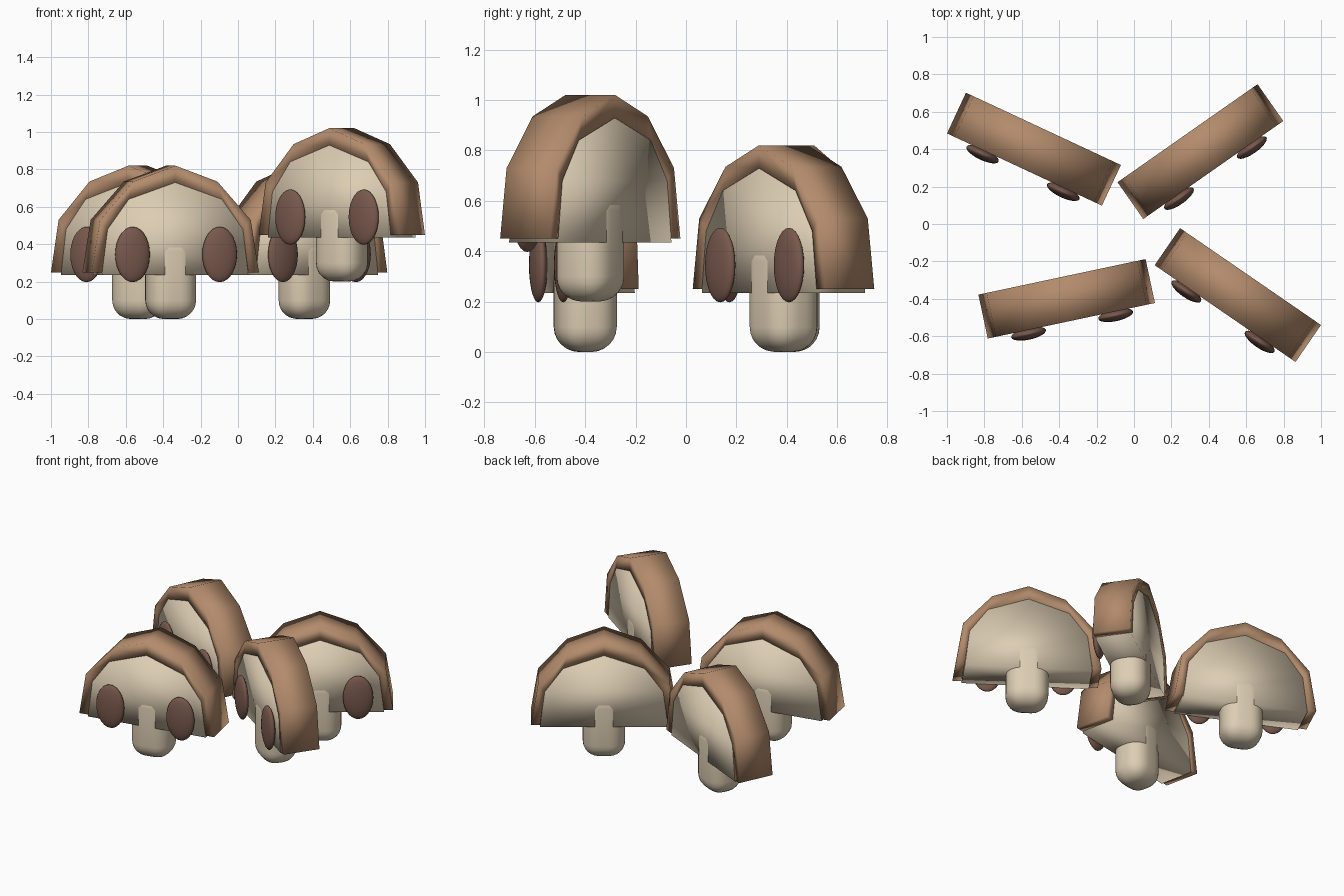
import bpy
import bmesh
from mathutils import Matrix, Vector

if "Cube" in bpy.data.objects:
    bpy.data.objects.remove(bpy.data.objects["Cube"])


def material(name, color):
    mat = bpy.data.materials.new(name)
    mat.use_nodes = True
    mat.diffuse_color = (*color, 1)
    bsdf = mat.node_tree.nodes["Principled BSDF"]
    bsdf.inputs["Base Color"].default_value = (*color, 1)
    bsdf.inputs["Roughness"].default_value = 0.7
    return mat


SKIN = material("brown skin", (0.45, 0.26, 0.15))
FLESH = material("cream flesh", (0.72, 0.61, 0.45))
SPOT = material("dark gill", (0.19, 0.10, 0.075))

# Half profiles (across, up) from apex to rim
OUTER = [(0, 0.82), (0.23, 0.735), (0.412, 0.53), (0.457, 0.25)]
INNER = [(0, 0.73), (0.255, 0.64), (0.37, 0.48), (0.40, 0.25)]
CORE = INNER[:-1] + [(0.40, 0.235)]


def mirrored(half):
    return [(-x, z) for x, z in reversed(half[1:])] + half


def finish(name, bm, mat, place):
    bmesh.ops.recalc_face_normals(bm, faces=bm.faces)
    mesh = bpy.data.meshes.new(name)
    bm.to_mesh(mesh)
    bm.free()
    mesh.materials.append(mat)
    mesh.shade_smooth()
    obj = bpy.data.objects.new(name, mesh)
    obj.matrix_world = place
    bpy.context.collection.objects.link(obj)
    return obj


def slab(name, polygons, half_depth, mat, place):
    """Extrude polygons sharing a flat outline through the slice thickness."""
    bm = bmesh.new()
    for poly in polygons:
        bm.faces.new([bm.verts.new((x, -half_depth, z)) for x, z in poly])
    bmesh.ops.remove_doubles(bm, verts=bm.verts, dist=0.0001)
    out = bmesh.ops.extrude_face_region(bm, geom=bm.faces[:], use_keep_orig=True)
    moved = [g for g in out["geom"] if isinstance(g, bmesh.types.BMVert)]
    bmesh.ops.translate(bm, verts=moved, vec=(0, 2 * half_depth, 0))
    return finish(name, bm, mat, place)


def mushroom_slice(label, x, y, lift, degrees):
    turn = Matrix.Rotation(degrees * 3.14159265 / 180, 4, "Z")
    place = Matrix.Translation((x, y, lift)) @ turn

    # Brown rim arching over the cream core
    top, under = mirrored(OUTER), mirrored(INNER)
    strips = [(top[i], top[i + 1], under[i + 1], under[i])
              for i in range(len(top) - 1)]
    slab(label + "_cap_skin", strips, 0.12, SKIN, place)
    slab(label + "_cap_flesh", [mirrored(CORE)], 0.116, FLESH, place)

    # Rounded stem
    bm = bmesh.new()
    size = Vector((0.266, 0.238, 0.46))
    bmesh.ops.create_cube(bm, size=1, matrix=Matrix.Translation((0, 0, size.z / 2))
                          @ Matrix.Diagonal((*size, 1)))
    bmesh.ops.bevel(bm, geom=bm.edges[:], offset=0.1, segments=6,
                    profile=0.5, affect="EDGES")
    finish(label + "_stem", bm, FLESH, place)

    # Flattened oval spots on the front
    for side, sign in (("left", 1), ("right", -1)):
        bm = bmesh.new()
        bmesh.ops.create_uvsphere(bm, u_segments=24, v_segments=14, radius=1,
                                  matrix=Matrix.Translation((sign * 0.238, -0.14, 0.345))
                                  @ Matrix.Diagonal((0.095, 0.032, 0.148, 1)))
        finish(label + "_spot_" + side, bm, SPOT, place)


mushroom_slice("front_right_slice", -0.36, -0.40, 0, 12)
mushroom_slice("front_left_slice", 0.555, -0.38, 0.2, -34.5)
mushroom_slice("back_right_slice", -0.535, 0.40, 0, -25)
mushroom_slice("back_left_slice", 0.355, 0.387, 0, 35)
